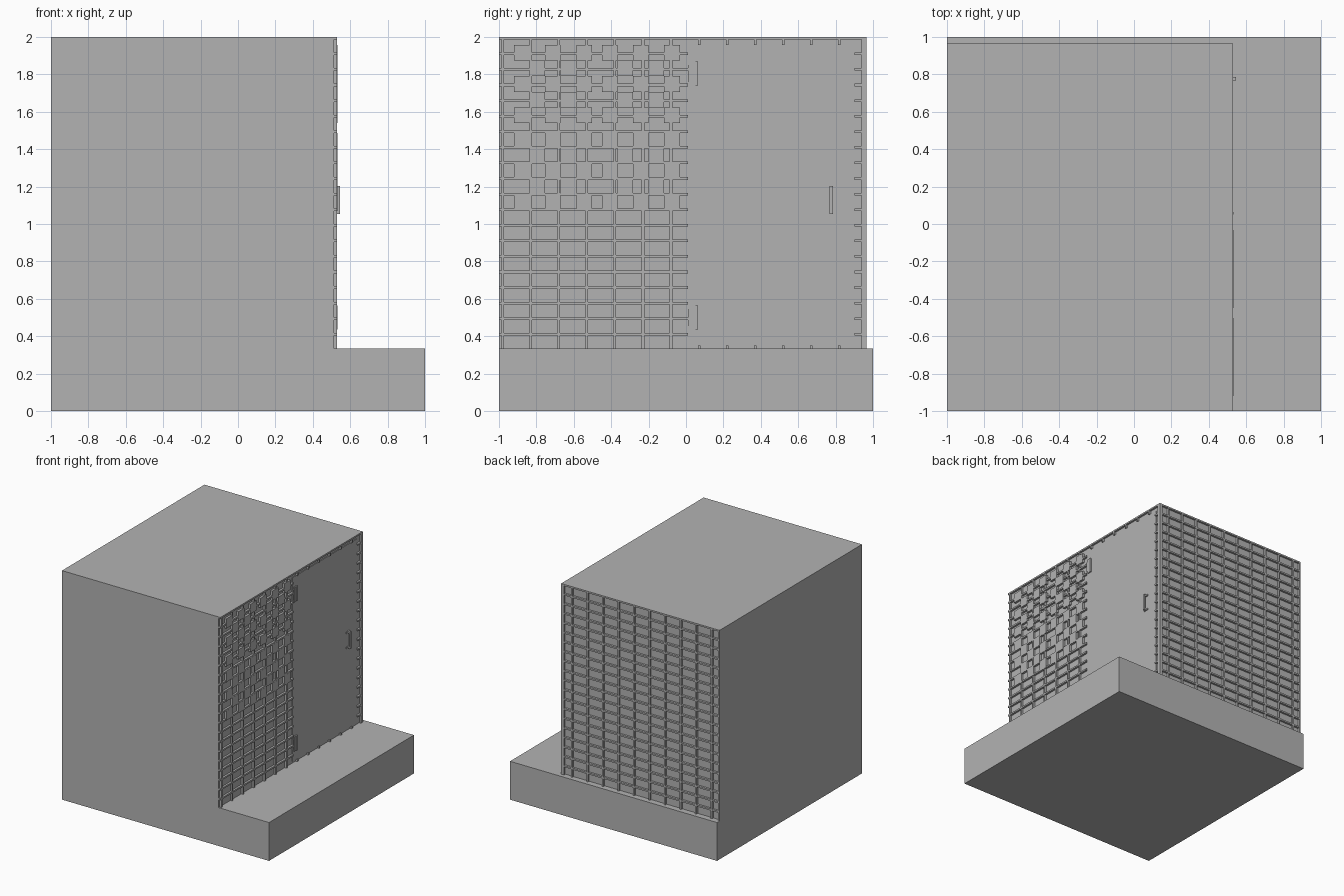
import bpy
import bmesh
from mathutils import Vector

if "Cube" in bpy.data.objects:
    bpy.data.objects.remove(bpy.data.objects["Cube"])

grey = bpy.data.materials.new("plain grey")
grey.use_nodes = True
COLOUR = (0.45, 0.45, 0.45, 1)
grey.diffuse_color = COLOUR
grey.node_tree.nodes["Principled BSDF"].inputs["Base Color"].default_value = COLOUR


def build(name, boxes):
    """One object made of boxes given as (x0, x1, y0, y1, z0, z1)."""
    bm = bmesh.new()
    for x0, x1, y0, y1, z0, z1 in boxes:
        if x1 <= x0 or y1 <= y0 or z1 <= z0:
            continue
        lo, hi = Vector((x0, y0, z0)), Vector((x1, y1, z1))
        for v in bmesh.ops.create_cube(bm, size=1)["verts"]:
            v.co = [(a + b) / 2 + c * (b - a) for a, b, c in zip(lo, hi, v.co)]
    mesh = bpy.data.meshes.new(name)
    bm.to_mesh(mesh)
    bm.free()
    mesh.materials.append(grey)
    obj = bpy.data.objects.new(name, mesh)
    bpy.context.collection.objects.link(obj)
    return obj


FLOOR = 0.335            # top of the base
WALL_X, FACE_X = 0.512, 0.53
WALL_Y, FACE_Y = 0.947, 0.965
RIB = 0.014
DOOR_Y0, DOOR_Y1, DOOR_Z0, DOOR_Z1 = 0.012, 0.9, 0.35, 1.957
H = RIB / 2

# Base and solid core
build("base", [(-1, 1, -1, 1, 0, FLOOR)])
build("building_core", [(-1, WALL_X, -1, WALL_Y, FLOOR, 2)])

levels = [1.993 - 0.0833 * k for k in range(20)]

# Lattice on the entrance wall, interrupted by the door
side = []
IN_X = WALL_X - 0.01
for z in levels:
    if DOOR_Z0 < z < DOOR_Z1:
        spans = [(-1, DOOR_Y0), (DOOR_Y1, FACE_Y)]
    else:
        spans = [(-1, FACE_Y)]
    side += [(IN_X, FACE_X, a, b, z - H, z + H) for a, b in spans]
for y in [-0.98 + 0.15 * k for k in range(13)] + [0.958]:
    if DOOR_Y0 < y < DOOR_Y1:
        spans = [(FLOOR, DOOR_Z0), (DOOR_Z1, 2)]
    else:
        spans = [(FLOOR, 2)]
    side += [(IN_X, FACE_X, y - H, y + H, a, b) for a, b in spans]
build("entrance_wall_lattice", side)

# Lattice on the back wall
back = [(-1, FACE_X, WALL_Y - 0.01, FACE_Y, z - H, z + H) for z in levels]
for x in [0.43 - 0.15 * k for k in range(10)] + [FACE_X - H, -1 + H]:
    back.append((x - H, x + H, WALL_Y - 0.01, FACE_Y, FLOOR, 2))
build("back_wall_lattice", back)

# Four chequered panels of raised blocks
CELL = 0.0834
for row, top in (("upper", 1.957), ("lower", 1.487)):
    for col, start in (("front", -0.92), ("rear", -0.45)):
        blocks = []
        for i in range(5):
            for j in range(5):
                if (i + j) % 2 == 0:
                    y, z = start + i * CELL, top - j * CELL
                    blocks.append((IN_X, FACE_X + 0.001, y, y + CELL, z - CELL, z))
        build(f"{row}_{col}_panel", blocks)

# Door
DOOR_X = 0.518
build("door", [(IN_X, DOOR_X, DOOR_Y0, DOOR_Y1, DOOR_Z0, DOOR_Z1)])

# Hinges: a leaf against the door and an upright pin
for name, z in (("upper_hinge", 1.805), ("lower_hinge", 0.5)):
    build(name, [
        (DOOR_X - 0.01, 0.524, 0.012, 0.05, z - 0.045, z + 0.045),
        (DOOR_X - 0.01, 0.526, 0.025, 0.065, z - 0.065, z + 0.065),
        (DOOR_X - 0.01, 0.531, 0.05, 0.064, z - 0.065, z + 0.065),
    ])

# Handle: two feet and an upright grip
build("door_handle", [
    (DOOR_X - 0.01, 0.524, 0.75, 0.8, 1.053, 1.069),
    (DOOR_X - 0.01, 0.524, 0.75, 0.8, 1.186, 1.202),
    (DOOR_X - 0.01, 0.545, 0.767, 0.785, 1.053, 1.069),
    (DOOR_X - 0.01, 0.545, 0.767, 0.785, 1.186, 1.202),
    (0.533, 0.546, 0.767, 0.785, 1.053, 1.202),
])
